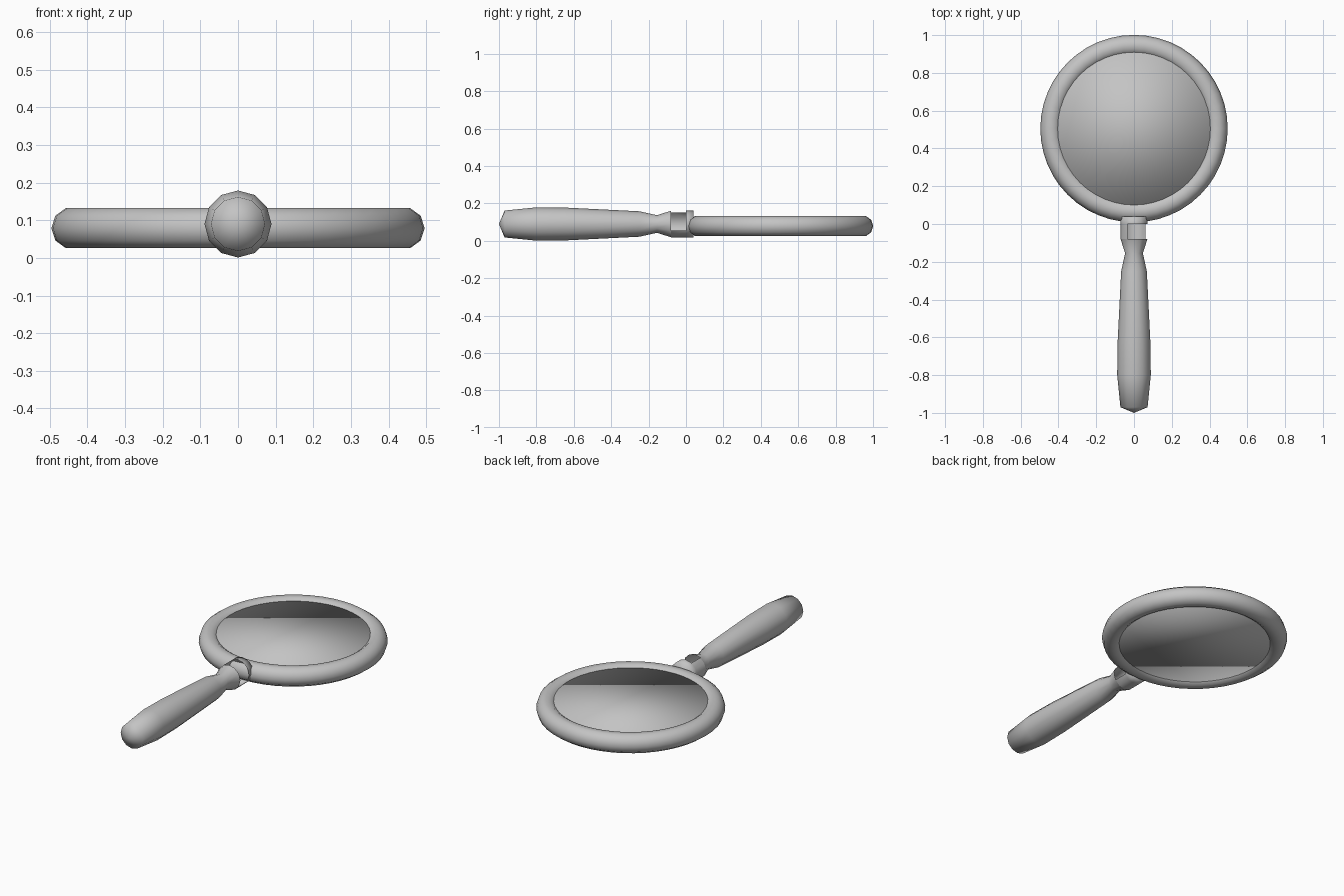
import bpy, bmesh
from math import sin, cos, tau

cube = bpy.data.objects.get("Cube")
if cube:
    bpy.data.objects.remove(cube, do_unlink=True)

grey = bpy.data.materials.new("plain_grey")
grey.use_nodes = True
colour = (0.55, 0.55, 0.55, 1)
grey.diffuse_color = colour
grey.node_tree.nodes["Principled BSDF"].inputs["Base Color"].default_value = colour

RING_Y, RING_Z, HANDLE_Z = 0.505, 0.079, 0.09
SIDES = 12


def finish(name, bm, recalc=True):
    if recalc:
        bmesh.ops.recalc_face_normals(bm, faces=bm.faces)
    mesh = bpy.data.meshes.new(name)
    bm.to_mesh(mesh)
    bm.free()
    mesh.materials.append(grey)
    mesh.shade_smooth()
    obj = bpy.data.objects.new(name, mesh)
    bpy.context.collection.objects.link(obj)
    return obj


def lathe(bm, profile, keep=lambda row, side: True):
    """Turn (y, radius) pairs about the handle axis; keep() may leave faces open."""
    rows = []
    for y, r in profile:
        rows.append([bm.verts.new((r * cos(tau * i / SIDES), y,
                                   HANDLE_Z + r * sin(tau * i / SIDES)))
                     for i in range(SIDES)])
    for k in range(len(rows) - 1):
        a, b = rows[k], rows[k + 1]
        for i in range(SIDES):
            j = (i + 1) % SIDES
            if keep(k, i):
                bm.faces.new((a[i], a[j], b[j], b[i]))
    return rows


# Frame: ten-sided tube swept round a circle
bpy.ops.mesh.primitive_torus_add(
    major_segments=48, minor_segments=10, major_radius=0.44,
    minor_radius=0.056, location=(0, RING_Y, RING_Z))
frame = bpy.context.object
frame.name = "lens_frame"
frame.data.materials.append(grey)
frame.data.shade_smooth()

# Lens: flat disc whose shading rounds off towards the rim
bm = bmesh.new()
bmesh.ops.create_cone(bm, cap_ends=True, segments=48, radius1=0.43,
                      radius2=0.43, depth=0.08)
lens = finish("lens", bm)
lens.location = (0, RING_Y, RING_Z)

# Handle: turned grip with a pointed butt and a narrow neck
bm = bmesh.new()
rows = lathe(bm, [(-0.97, 0.072), (-0.8, 0.089), (-0.63, 0.087),
                  (-0.25, 0.068), (-0.155, 0.047), (-0.08, 0.071)])
tip = bm.verts.new((0, -1, HANDLE_Z))
for i in range(SIDES):
    bm.faces.new((tip, rows[0][(i + 1) % SIDES], rows[0][i]))
finish("handle", bm)

# Socket: thin tube with a window in its upper left side
bm = bmesh.new()
window = {SIDES - 1, 0, 1, 2, 3}
rows = lathe(bm, [(-0.08, 0.071), (0.0, 0.071), (0.04, 0.071)],
             lambda row, side: row > 0 or side not in window)
bm.faces.new(rows[-1])
finish("socket", bm)
